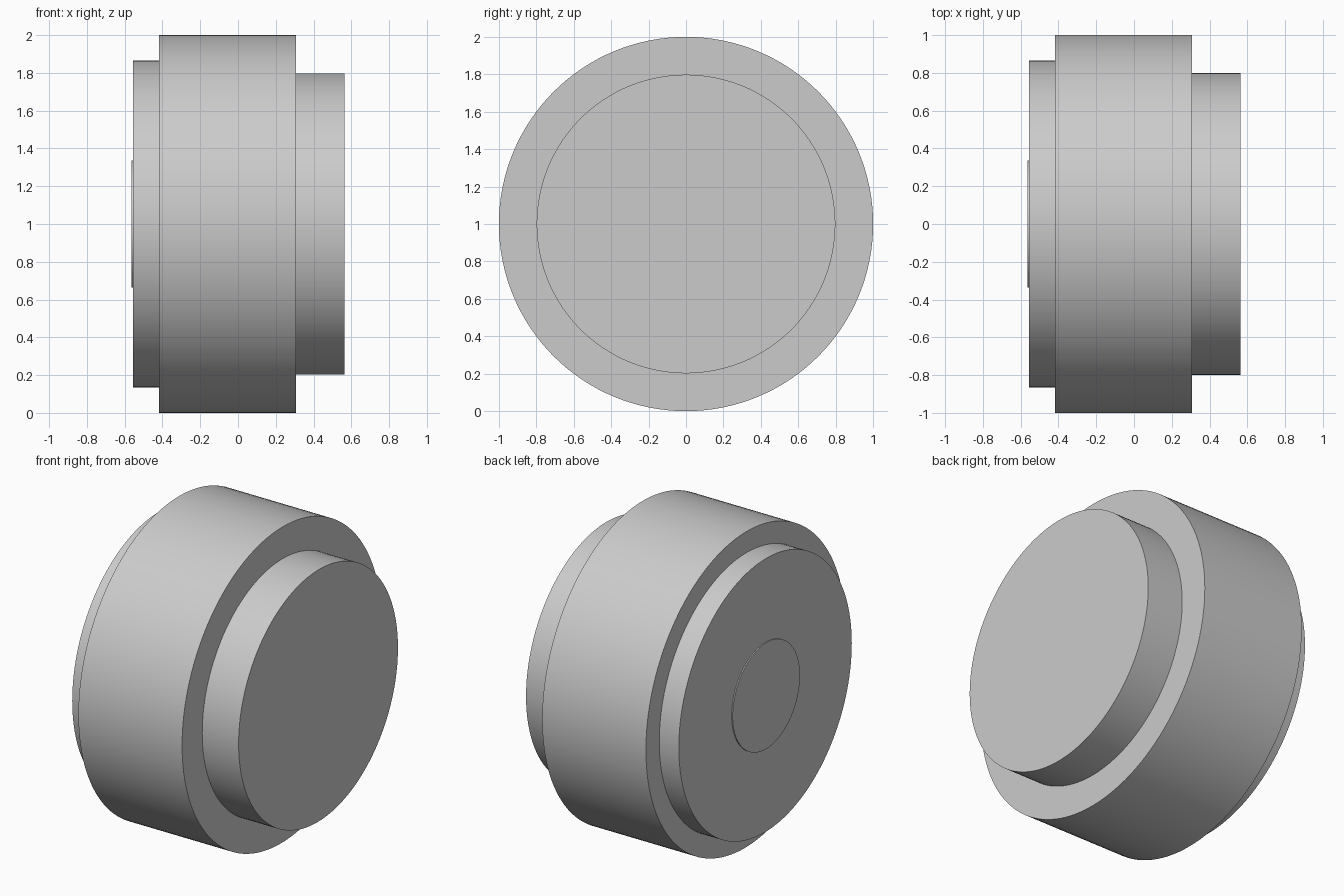
import bpy
import bmesh
from math import radians
from mathutils import Matrix, Vector

cube = bpy.data.objects.get("Cube")
if cube:
    bpy.data.objects.remove(cube, do_unlink=True)

# Single plain grey finish
grey = bpy.data.materials.new("plain_grey")
grey.use_nodes = True
colour = (0.6, 0.6, 0.6, 1.0)
grey.diffuse_color = colour
grey.node_tree.nodes["Principled BSDF"].inputs["Base Color"].default_value = colour

SIDES = 128
# Stepped profile as (x, radius): boss, rear hub, main drum, front hub
PROFILE = [(-0.563, 0.337), (-0.556, 0.337),
           (-0.556, 0.866), (-0.419, 0.866),
           (-0.419, 1.0), (0.308, 1.0),
           (0.308, 0.798), (0.563, 0.798)]


def lathe(name, profile):
    """Revolve a profile about the x axis and close both ends."""
    bm = bmesh.new()
    rings = []
    for x, radius in profile:
        rings.append([bm.verts.new(Matrix.Rotation(radians(360 * i / SIDES), 3, 'X')
                                   @ Vector((x, 0, radius))) for i in range(SIDES)])
    for a, b in zip(rings, rings[1:]):
        for i in range(SIDES):
            j = (i + 1) % SIDES
            bm.faces.new((a[i], a[j], b[j], b[i]))
    bm.faces.new(rings[0])
    bm.faces.new(rings[-1])
    bmesh.ops.recalc_face_normals(bm, faces=bm.faces)
    mesh = bpy.data.meshes.new(name)
    bm.to_mesh(mesh)
    bm.free()
    mesh.materials.append(grey)
    obj = bpy.data.objects.new(name, mesh)
    bpy.context.collection.objects.link(obj)
    return obj


# Stepped drum resting on the ground
drum = lathe("stepped_drum", PROFILE)
drum.location.z = 1.0
bpy.ops.object.select_all(action='DESELECT')
drum.select_set(True)
bpy.context.view_layer.objects.active = drum
bpy.ops.object.shade_smooth_by_angle(angle=radians(30))
